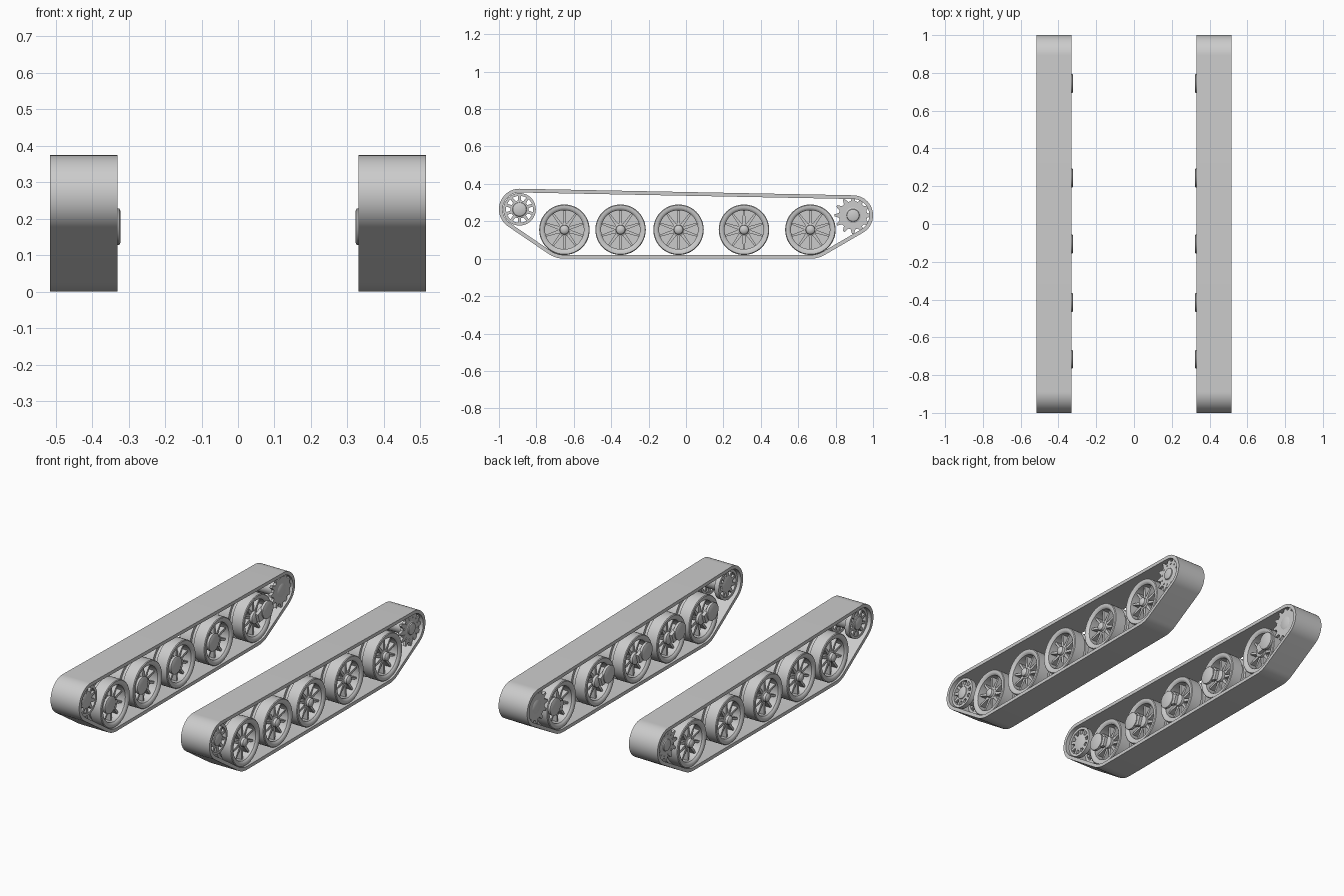
import bpy, bmesh
from math import sin, cos, pi, radians
from mathutils import Vector, Matrix
from mathutils.geometry import convex_hull_2d

if "Cube" in bpy.data.objects:
    bpy.data.objects.remove(bpy.data.objects["Cube"])

# Single bare-metal colour
steel = bpy.data.materials.new("steel_grey")
steel.use_nodes = True
GREY = (0.6, 0.6, 0.6, 1)
steel.diffuse_color = GREY
steel.node_tree.nodes["Principled BSDF"].inputs["Base Color"].default_value = GREY

TRACK_X = 0.4225
HALF = 0.0925
IDLER = (-0.89, 0.264)
SPROCKET = (0.893, 0.232)
WHEEL_Z = 0.155
WHEELS = (-0.65, -0.35, -0.04, 0.31, 0.665)
parts = []


def polar(r, a, c=(0, 0)):
    return (c[0] + r * cos(a), c[1] + r * sin(a))


def lathe(bm, profile, steps=40, c=(0, 0), closed=False):
    """Revolve (x, radius) points around a sideways axle at c = (y, z)."""
    rings = []
    for x, r in profile:
        ring = []
        for i in range(steps):
            y, z = polar(r, 2 * pi * i / steps, c)
            ring.append(bm.verts.new((x, y, z)))
        rings.append(ring)
    pairs = list(zip(rings, rings[1:]))
    if closed:
        pairs.append((rings[-1], rings[0]))
    else:
        bm.faces.new(rings[0])
        bm.faces.new(rings[-1])
    for a, b in pairs:
        for i in range(steps):
            j = (i + 1) % steps
            bm.faces.new((a[i], a[j], b[j], b[i]))


def prism(bm, outline, x0, x1):
    """Extrude a (y, z) outline sideways from x0 to x1."""
    a = [bm.verts.new((x0, y, z)) for y, z in outline]
    b = [bm.verts.new((x1, y, z)) for y, z in outline]
    bm.faces.new(a)
    bm.faces.new(b)
    for i in range(len(a)):
        j = (i + 1) % len(a)
        bm.faces.new((a[i], a[j], b[j], b[i]))


def spokes(bm, count, r0, r1, w0, w1, x0, x1, c=(0, 0)):
    for i in range(count):
        t = 2 * pi * (i + 0.5) / count
        d, n = Vector((cos(t), sin(t))), Vector((-sin(t), cos(t)))
        o = Vector(c)
        prism(bm, [o + d * r0 - n * w0, o + d * r1 - n * w1,
                   o + d * r1 + n * w1, o + d * r0 + n * w0], x0, x1)


def emit(name, bm):
    """Make the left part and its mirror image on the right."""
    bmesh.ops.recalc_face_normals(bm, faces=bm.faces)
    bmesh.ops.translate(bm, vec=(TRACK_X, 0, 0), verts=bm.verts)
    for side in ("left", "right"):
        if side == "right":
            bmesh.ops.transform(bm, matrix=Matrix.Scale(-1, 4, (1, 0, 0)), verts=bm.verts)
            bmesh.ops.reverse_faces(bm, faces=bm.faces)
        mesh = bpy.data.meshes.new(side + "_" + name)
        bm.to_mesh(mesh)
        mesh.materials.append(steel)
        ob = bpy.data.objects.new(side + "_" + name, mesh)
        bpy.context.collection.objects.link(ob)
        parts.append(ob)
    bm.free()


# Track belt: a taut band wrapped round the end wheels and road wheels
bm = bmesh.new()
samples = []
for c, r in ((IDLER, 0.11), (SPROCKET, 0.107),
             ((WHEELS[0], WHEEL_Z), WHEEL_Z), ((WHEELS[-1], WHEEL_Z), WHEEL_Z)):
    samples += [(c, r, 2 * pi * i / 72) for i in range(72)]
hull = convex_hull_2d([Vector(polar(r, a, c)) for c, r, a in samples])
loops = []
for x, t in ((-HALF, 0), (HALF, 0), (HALF, 0.02), (-HALF, 0.02)):
    loop = []
    for k in hull:
        c, r, a = samples[k]
        loop.append(bm.verts.new((x, *polar(r - t, a, c))))
    loops.append(loop)
for a, b in zip(loops, loops[1:] + loops[:1]):
    for i in range(len(a)):
        j = (i + 1) % len(a)
        bm.faces.new((a[i], a[j], b[j], b[i]))
emit("track_belt", bm)

# Road wheels with twin tyres, ribbed dishes and domed hubs
for n, y in enumerate(WHEELS, 1):
    c = (y, WHEEL_Z)
    bm = bmesh.new()
    lathe(bm, [(-0.08, 0.11), (-0.084, 0.117), (-0.084, 0.131), (-0.08, 0.135),
               (-0.012, 0.135), (-0.012, 0.118), (0.012, 0.118), (0.012, 0.135),
               (0.08, 0.135), (0.084, 0.131), (0.084, 0.117), (0.08, 0.11),
               (0.074, 0.104), (-0.074, 0.104)], 48, c, True)
    lathe(bm, [(-0.008, 0.107), (0.008, 0.107)], 48, c)
    lathe(bm, [(-0.075, 0.025), (-0.07, 0.034), (0.062, 0.034), (0.066, 0.026),
               (0.08, 0.024), (0.086, 0.017), (0.089, 0.006)], 24, c)
    for x0, x1 in ((-0.055, -0.007), (0.007, 0.06)):
        spokes(bm, 10, 0.03, 0.106, 0.009, 0.005, x0, x1, c)
    emit("road_wheel_%d" % n, bm)

    # Suspension arm from the hub to a round pivot on the inner side
    bm = bmesh.new()
    shift = 0.078 if n == len(WHEELS) else -0.066
    pivot = (y + shift, 0.178)
    lathe(bm, [(-0.1, 0.044), (-0.097, 0.05), (-0.082, 0.05), (-0.078, 0.044)], 32, pivot)
    o, e = Vector(c), Vector(pivot)
    side = (e - o).normalized().orthogonal()
    prism(bm, [o - side * 0.026, e - side * 0.036, e + side * 0.036, o + side * 0.026],
          -0.092, -0.072)
    emit("suspension_arm_%d" % n, bm)

# Front idler: two spoked rings on a common hub
bm = bmesh.new()
for x in (-0.058, 0.058):
    lathe(bm, [(x - 0.014, 0.072), (x - 0.014, 0.087), (x + 0.014, 0.087),
               (x + 0.014, 0.072)], 40, IDLER, True)
    spokes(bm, 10, 0.04, 0.075, 0.009, 0.007, x - 0.01, x + 0.01, IDLER)
lathe(bm, [(-0.07, 0.038), (-0.066, 0.048), (0.066, 0.048), (0.07, 0.038),
           (0.074, 0.036), (0.08, 0.02)], 32, IDLER)
emit("front_idler", bm)

# Rear drive sprocket: two toothed plates, hub and bolt rings
bm = bmesh.new()
TEETH = 12
gear = []
for i in range(TEETH):
    for f, r in ((-0.32, 0.076), (-0.1, 0.1), (0.1, 0.1), (0.32, 0.076)):
        gear.append(polar(r, 2 * pi * (i + f) / TEETH, SPROCKET))
for x in (-0.072, 0.066):
    prism(bm, gear, x - 0.008, x + 0.008)
lathe(bm, [(-0.084, 0.03), (-0.078, 0.042), (0.074, 0.042), (0.077, 0.034),
           (0.082, 0.032), (0.086, 0.018)], 32, SPROCKET)
for i in range(TEETH):
    lathe(bm, [(0.07, 0.005), (0.078, 0.005)], 8,
          polar(0.062, 2 * pi * (i + 0.5) / TEETH, SPROCKET))
emit("drive_sprocket", bm)

# Smooth round surfaces while keeping machined edges crisp
bpy.ops.object.select_all(action='DESELECT')
for ob in parts:
    ob.select_set(True)
bpy.context.view_layer.objects.active = parts[0]
bpy.ops.object.shade_smooth_by_angle(angle=radians(30))
